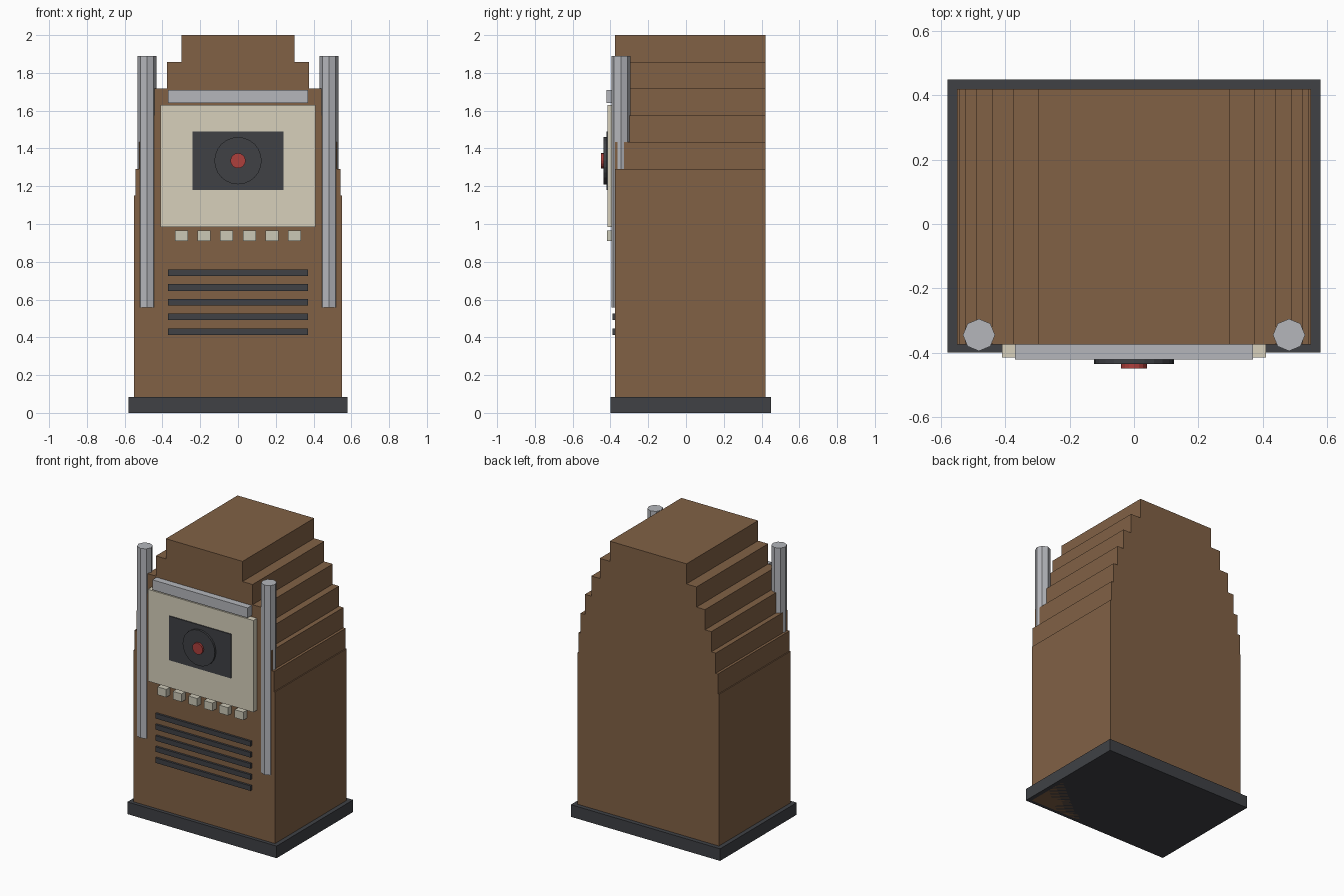
import bpy, bmesh, math
from mathutils import Matrix

if "Cube" in bpy.data.objects:
    bpy.data.objects.remove(bpy.data.objects["Cube"])


def material(name, r, g, b):
    m = bpy.data.materials.new(name)
    m.diffuse_color = (r, g, b, 1)
    m.use_nodes = True
    m.node_tree.nodes["Principled BSDF"].inputs["Base Color"].default_value = m.diffuse_color
    return m


WOOD = material("wood", 0.22, 0.12, 0.06)
DARK = material("dark", 0.05, 0.053, 0.06)
CREAM = material("cream", 0.68, 0.63, 0.50)
IVORY = material("ivory", 0.60, 0.58, 0.47)
CHROME = material("chrome", 0.46, 0.47, 0.50)
RED = material("red", 0.42, 0.05, 0.045)


def finish(name, bm, mat):
    bmesh.ops.recalc_face_normals(bm, faces=bm.faces)
    me = bpy.data.meshes.new(name)
    bm.to_mesh(me)
    bm.free()
    me.materials.append(mat)
    ob = bpy.data.objects.new(name, me)
    bpy.context.collection.objects.link(ob)
    return ob


def box(name, x, y, z, mat):
    """Box from (min, max) ranges."""
    bm = bmesh.new()
    size = [b - a for a, b in (x, y, z)]
    mid = [(a + b) / 2 for a, b in (x, y, z)]
    bmesh.ops.create_cube(bm, size=1, matrix=Matrix.Translation(mid) @ Matrix.Diagonal((*size, 1)))
    return finish(name, bm, mat)


def cylinder(name, centre, radius, depth, sides, mat, facing_front=False):
    bm = bmesh.new()
    rot = Matrix.Rotation(math.pi / 2, 4, 'X') if facing_front else Matrix()
    bmesh.ops.create_cone(bm, cap_ends=True, segments=sides, radius1=radius, radius2=radius,
                          depth=depth, matrix=Matrix.Translation(centre) @ rot)
    return finish(name, bm, mat)


FRONT, BACK = -0.375, 0.42

# Plinth
box("base_plinth", (-0.58, 0.58), (-0.40, 0.45), (0, 0.085), DARK)

# Cabinet: stepped arch profile, mirrored and extruded front to back
half = [(0.55, 0.0), (0.55, 1.15)]
for i, w in enumerate((0.543, 0.525, 0.491, 0.442, 0.376, 0.298)):
    z0 = 1.15 + i * 0.85 / 6
    half += [(w, z0), (w, z0 + 0.85 / 6)]
profile = half + [(-x, z) for x, z in reversed(half)]
bm = bmesh.new()
face = bm.faces.new([bm.verts.new((x, FRONT, z)) for x, z in profile])
ext = bmesh.ops.extrude_face_region(bm, geom=[face])
bmesh.ops.translate(bm, vec=(0, BACK - FRONT, 0),
                    verts=[g for g in ext["geom"] if isinstance(g, bmesh.types.BMVert)])
finish("cabinet", bm, WOOD)

# Octagonal chrome tubes
for side, s in (("left", -1), ("right", 1)):
    cylinder(f"{side}_tube", (s * 0.482, -0.345, 1.224), 0.05, 1.332, 8, CHROME)

# Display panel with window, disc and red centre
box("display_panel", (-0.41, 0.41), (-0.415, FRONT), (0.985, 1.63), CREAM)
box("top_trim", (-0.37, 0.37), (-0.422, FRONT), (1.64, 1.71), CHROME)
box("display_window", (-0.24, 0.24), (-0.422, -0.40), (1.18, 1.49), DARK)
cylinder("record_disc", (0, -0.425, 1.335), 0.125, 0.022, 24, DARK, True)
cylinder("record_label", (0, -0.435, 1.335), 0.04, 0.03, 16, RED, True)

# Selector buttons
for i in range(6):
    x = -0.30 + 0.12 * i
    box(f"button_{i + 1}", (x - 0.034, x + 0.034), (-0.417, FRONT), (0.91, 0.966), IVORY)

# Speaker grille slats
for i in range(5):
    z = 0.43 + 0.078 * i
    box(f"grille_slat_{i + 1}", (-0.37, 0.37), (-0.39, FRONT), (z - 0.0175, z + 0.0175), DARK)
